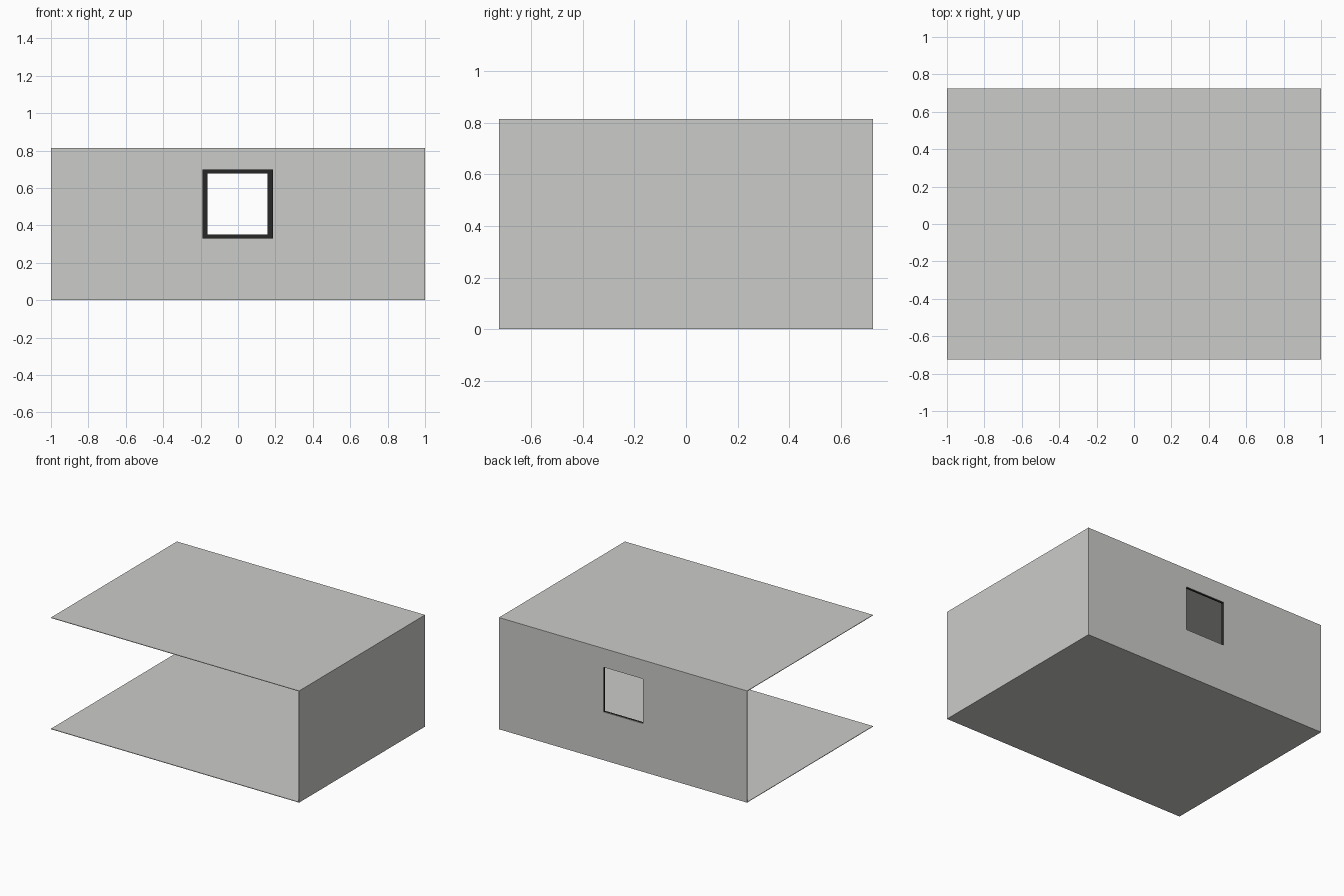
import bpy

if "Cube" in bpy.data.objects:
    bpy.data.objects.remove(bpy.data.objects["Cube"])

W, D, H = 2.0, 1.45, 0.814     # overall width, depth, height
T = 0.004                      # panel thickness


def material(name, color):
    m = bpy.data.materials.new(name)
    m.diffuse_color = (*color, 1)
    m.use_nodes = True
    m.node_tree.nodes["Principled BSDF"].inputs["Base Color"].default_value = m.diffuse_color
    return m


panel_grey = material("panel_grey", (0.60, 0.60, 0.585))
frame_dark = material("frame_dark", (0.02, 0.02, 0.02))


def box(name, lo, hi, mat):
    bpy.ops.mesh.primitive_cube_add(size=1, location=[(a + b) / 2 for a, b in zip(lo, hi)])
    ob = bpy.context.object
    ob.name = name
    ob.scale = [b - a for a, b in zip(lo, hi)]
    bpy.ops.object.transform_apply(location=False, rotation=False, scale=True)
    ob.data.materials.append(mat)
    return ob


def cut(ob, lo, hi):
    cutter = box(ob.name + "_cutter", lo, hi, ob.data.materials[0])
    cutter.hide_render = True
    mod = ob.modifiers.new("opening", 'BOOLEAN')
    mod.object = cutter
    mod.solver = 'EXACT'
    bpy.context.view_layer.objects.active = ob
    bpy.ops.object.modifier_apply(modifier=mod.name)
    bpy.data.objects.remove(cutter)


x, y = W / 2, D / 2

# Floor and roof panels
box("floor", (-x, -y, 0), (x, y, T), panel_grey)
box("roof", (-x, -y, H - T), (x, y, H), panel_grey)

# Right wall; the left side and front stay open
box("right_wall", (x - T, -y, T), (x, y, H - T), panel_grey)

# Back wall with window opening
x0, x1, z0, z1 = -0.163, 0.158, 0.352, 0.677
back = box("back_wall", (-x, y - T, T), (x - T, y, H - T), panel_grey)
cut(back, (x0, y - 0.1, z0), (x1, y + 0.1, z1))

# Dark window frame on the inside of the back wall
B, F = 0.028, 0.016
frame = box("window_frame", (x0 - B, y - T - F, z0 - B + 0.006),
            (x1 + B, y - T, z1 + B - 0.006), frame_dark)
cut(frame, (x0, y - 0.1, z0), (x1, y + 0.1, z1))
